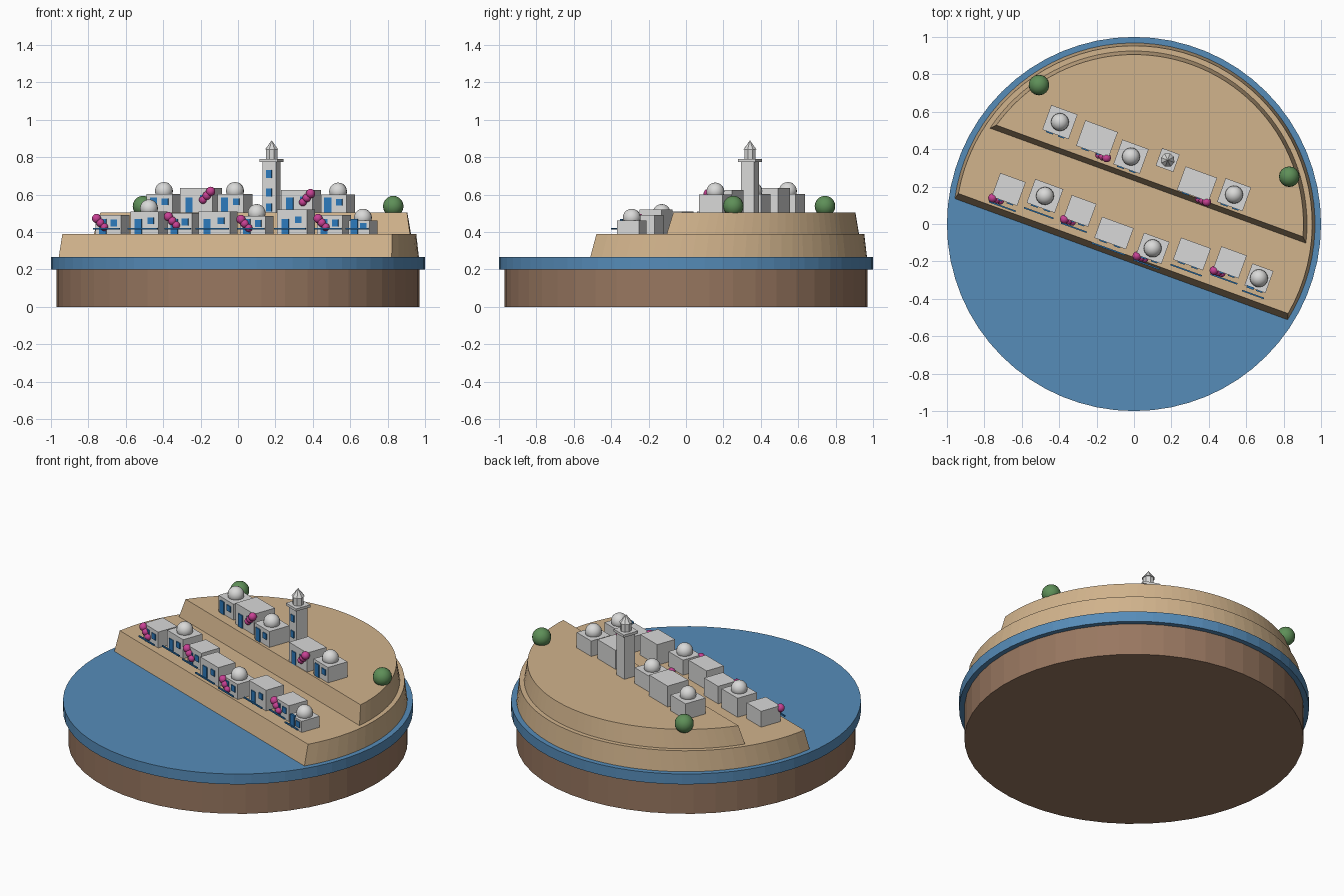
import bpy, bmesh, math
from mathutils import Matrix, Vector

if "Cube" in bpy.data.objects:
    bpy.data.objects.remove(bpy.data.objects["Cube"])

TURN = Matrix.Rotation(math.radians(-20), 4, 'Z')   # the shoreline runs at an angle


def material(name, rgb):
    lin = [((c / 255 + 0.055) / 1.055) ** 2.4 for c in rgb] + [1]
    m = bpy.data.materials.new(name)
    m.use_nodes = True
    m.diffuse_color = lin
    m.node_tree.nodes["Principled BSDF"].inputs["Base Color"].default_value = lin
    return m


EARTH = material("brown earth", (152, 119, 96))
WATER = material("sea blue", (86, 140, 185))
SAND = material("sand", (209, 179, 140))
WHITE = material("whitewash", (217, 217, 216))
BLUE = material("painted blue", (44, 122, 188))
PINK = material("blossom pink", (200, 65, 148))
GREEN = material("leaf green", (94, 143, 88))


def finish(name, bm, mat, matrix=Matrix(), smooth=False):
    bmesh.ops.recalc_face_normals(bm, faces=bm.faces)
    for f in bm.faces:
        f.smooth = smooth
    me = bpy.data.meshes.new(name)
    bm.to_mesh(me)
    bm.free()
    me.materials.append(mat)
    ob = bpy.data.objects.new(name, me)
    ob.matrix_world = matrix
    bpy.context.collection.objects.link(ob)
    return ob


def cone(name, r1, r2, z0, z1, mat, sides, matrix=Matrix()):
    bm = bmesh.new()
    bmesh.ops.create_cone(bm, cap_ends=True, segments=sides, radius1=r1, radius2=r2, depth=z1 - z0,
                          matrix=Matrix.Translation((0, 0, (z0 + z1) / 2)))
    return finish(name, bm, mat, matrix)


def boxes(name, items, mat, matrix):
    """items: (centre, size) pairs joined in one object"""
    bm = bmesh.new()
    for centre, size in items:
        bmesh.ops.create_cube(bm, size=1, matrix=Matrix.LocRotScale(Vector(centre), None, Vector(size)))
    return finish(name, bm, mat, matrix)


def balls(name, items, mat, matrix=Matrix(), segs=16):
    """items: (centre, radius) pairs joined in one object"""
    bm = bmesh.new()
    for centre, r in items:
        bmesh.ops.create_uvsphere(bm, u_segments=segs, v_segments=segs // 2 + 2, radius=r,
                                  matrix=Matrix.Translation(centre))
    return finish(name, bm, mat, matrix, True)


def terrace(name, low, high, steps=48):
    """low and high: (radius, shore offset, height) of a round slab cut by a straight shore"""
    bm = bmesh.new()
    rings = []
    for r, v, z in (low, high):
        a = math.asin(v / r)
        angles = [a + (math.pi - 2 * a) * i / steps for i in range(steps + 1)]
        rings.append([bm.verts.new((r * math.cos(t), r * math.sin(t), z)) for t in angles])
    bottom, top = rings
    bm.faces.new(bottom)
    bm.faces.new(top)
    n = steps + 1
    for i in range(n):
        j = (i + 1) % n
        bm.faces.new((bottom[i], bottom[j], top[j], top[i]))
    return finish(name, bm, SAND, TURN)


def house(name, x, y, z, w, d, h, dome=False, vine=0, rail=False):
    place = Matrix.Translation((x, y, z)) @ TURN
    front = -d / 2
    boxes(name + "_walls", [((0, 0, h / 2), (w, d, h))], WHITE, place)
    boxes(name + "_door_and_window", [((-w * 0.22, front, 0.04), (0.04, 0.012, 0.08)),
                                      ((w * 0.22, front, h * 0.58), (0.036, 0.012, 0.036))], BLUE, place)
    if dome:
        balls(name + "_dome", [((0, 0, h + 0.016), 0.048)], WHITE, place)
    if rail:
        boxes(name + "_rail", [((0, front - 0.03, 0.027), (w * 1.05, 0.008, 0.008))], BLUE, place)
    if vine:
        balls(name + "_blossom", [((vine * (w * 0.45 - 0.022 * i), front - 0.005, h - 0.018 - 0.023 * i),
                                   0.025 - 0.002 * i) for i in range(3)], PINK, place, 10)


# island base, sea and two terraces
cone("earth_base", 0.97, 0.97, 0, 0.2, EARTH, 48)
cone("sea", 1, 1, 0.2, 0.265, WATER, 64)
LOWER, UPPER = 0.39, 0.503
terrace("lower_terrace", (0.968, -0.2, 0.265), (0.953, -0.168, LOWER))
terrace("upper_terrace", (0.925, 0.218, LOWER), (0.906, 0.245, UPPER))

# lower row: x, y, width, depth, height, dome, vine side
lower_row = [
    (-0.67, 0.185, 0.145, 0.135, 0.10, False, -1),
    (-0.476, 0.15, 0.16, 0.135, 0.12, True, 0),
    (-0.289, 0.07, 0.14, 0.13, 0.11, False, -1),
    (-0.107, -0.048, 0.18, 0.12, 0.12, False, 0),
    (0.10, -0.13, 0.145, 0.125, 0.095, True, -1),
    (0.31, -0.16, 0.17, 0.125, 0.13, False, 0),
    (0.513, -0.205, 0.145, 0.13, 0.10, False, -1),
    (0.668, -0.29, 0.12, 0.125, 0.07, True, 0),
]
for i, (x, y, w, d, h, dome, vine) in enumerate(lower_row):
    house(f"lower_house_{i + 1}", x, y, LOWER, w, d, h, dome, vine, True)

# upper row
upper_row = [
    (-0.396, 0.545, 0.15, 0.14, 0.10, True, 0),
    (-0.198, 0.455, 0.185, 0.145, 0.132, False, 1),
    (-0.016, 0.36, 0.15, 0.14, 0.10, True, 0),
    (0.337, 0.214, 0.18, 0.135, 0.12, False, 1),
    (0.535, 0.157, 0.145, 0.135, 0.097, True, 0),
]
for i, (x, y, w, d, h, dome, vine) in enumerate(upper_row):
    house(f"upper_house_{i + 1}", x, y, UPPER, w, d, h, dome, vine)

# bell tower with ledge, lantern and pointed roof
tower = Matrix.Translation((0.18, 0.342, 0)) @ TURN
boxes("tower_shaft", [((0, 0, 0.64), (0.075, 0.075, 0.28))], WHITE, tower)
boxes("tower_ledge", [((0, 0, 0.782), (0.1, 0.1, 0.016))], WHITE, tower)
boxes("tower_windows", [((0, -0.0375, z), (0.03, 0.012, 0.042)) for z in (0.53, 0.61, 0.71)], BLUE, tower)
cone("tower_lantern", 0.032, 0.032, 0.79, 0.84, WHITE, 8, tower)
cone("tower_roof", 0.038, 0, 0.84, 0.89, WHITE, 8, tower)

# round trees
for side, x, y in (("right", -0.508, 0.743), ("left", 0.83, 0.253)):
    balls(side + "_tree", [((x, y, 0.538), 0.055)], GREEN)
